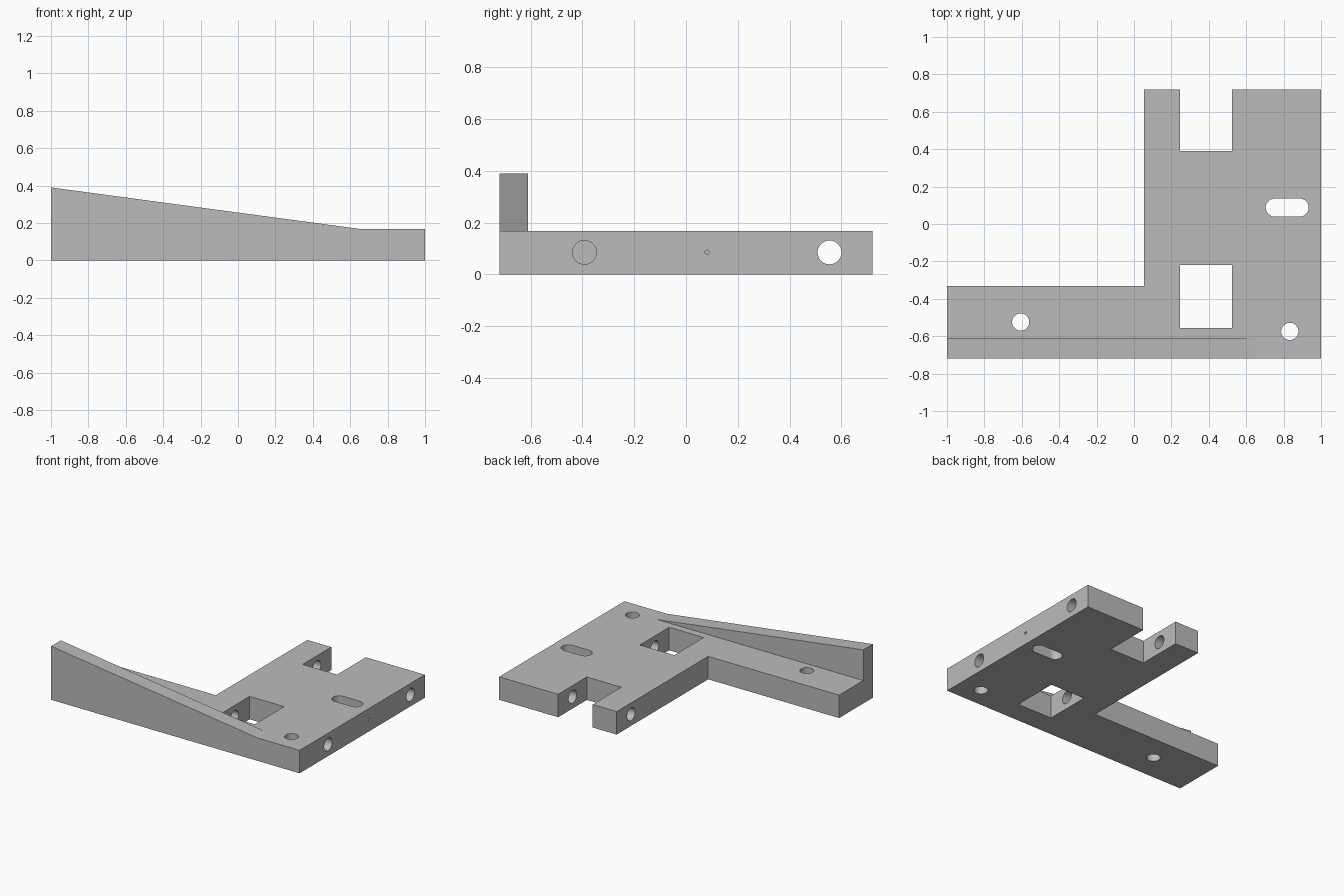
import bpy, bmesh
from math import radians
from mathutils import Matrix

if "Cube" in bpy.data.objects:
    bpy.data.objects.remove(bpy.data.objects["Cube"])

THICK = 0.167
MID = 0.085
HOLE = 0.046

grey = bpy.data.materials.new("plain grey")
grey.use_nodes = True
colour = (0.5, 0.5, 0.5, 1)
grey.diffuse_color = colour
grey.node_tree.nodes["Principled BSDF"].inputs["Base Color"].default_value = colour


def add_object(name, bm):
    bmesh.ops.recalc_face_normals(bm, faces=bm.faces)
    mesh = bpy.data.meshes.new(name)
    bm.to_mesh(mesh)
    bm.free()
    obj = bpy.data.objects.new(name, mesh)
    bpy.context.collection.objects.link(obj)
    mesh.materials.append(grey)
    return obj


def prism(name, points, depth):
    """Extrude a closed 3D outline along a depth vector."""
    bm = bmesh.new()
    face = bm.faces.new([bm.verts.new(p) for p in points])
    new = bmesh.ops.extrude_face_region(bm, geom=[face])["geom"]
    verts = [v for v in new if isinstance(v, bmesh.types.BMVert)]
    bmesh.ops.translate(bm, verts=verts, vec=depth)
    return add_object(name, bm)


def box(name, x0, x1, y0, y1):
    outline = [(x0, y0, -0.1), (x1, y0, -0.1), (x1, y1, -0.1), (x0, y1, -0.1)]
    return prism(name, outline, (0, 0, 0.7))


def drill(name, centre, radius, length, along_x=False):
    bm = bmesh.new()
    matrix = Matrix.Translation(centre)
    if along_x:
        matrix = matrix @ Matrix.Rotation(radians(90), 4, "Y")
    bmesh.ops.create_cone(bm, cap_ends=True, segments=40, radius1=radius,
                          radius2=radius, depth=length, matrix=matrix)
    return add_object(name, bm)


def side_drill(name, y, radius, x0, x1):
    return drill(name, ((x0 + x1) / 2, y, MID), radius, x1 - x0, True)


def combine(target, tool, operation):
    mod = target.modifiers.new(tool.name, "BOOLEAN")
    mod.operation = operation
    mod.solver = "EXACT"
    mod.object = tool
    bpy.ops.object.select_all(action="DESELECT")
    bpy.context.view_layer.objects.active = target
    target.select_set(True)
    bpy.ops.object.modifier_apply(modifier=mod.name)
    bpy.data.objects.remove(tool)


# L-shaped base plate with the rear notch in its outline
outline = [(-1, -0.72), (1, -0.72), (1, 0.72), (0.525, 0.72), (0.525, 0.39),
           (0.247, 0.39), (0.247, 0.72), (0.054, 0.72), (0.054, -0.332), (-1, -0.332)]
plate = prism("base_plate", [(x, y, 0) for x, y in outline], (0, 0, THICK))

# Sloping front wall
slope = [(-1, 0), (1, 0), (1, THICK), (0.66, THICK), (-1, 0.39)]
wall = prism("sloping_wall", [(x, -0.72, z) for x, z in slope], (0, 0.11, 0))
combine(plate, wall, "UNION")

# Square window, vertical holes, rounded slot and side holes
cutters = [
    box("window", 0.247, 0.525, -0.556, -0.219),
    drill("arm_hole", (-0.606, -0.524, 0.1), HOLE, 0.6),
    drill("corner_hole", (0.833, -0.574, 0.1), HOLE, 0.6),
    box("slot_middle", 0.752, 0.886, 0.04, 0.136),
    drill("slot_end_a", (0.752, 0.088, 0.1), 0.048, 0.6),
    drill("slot_end_b", (0.886, 0.088, 0.1), 0.048, 0.6),
    side_drill("rear_side_hole", 0.554, HOLE, -0.1, 1.1),
    side_drill("front_side_hole", -0.392, HOLE, 0.054, 1.1),
    side_drill("pin_hole", 0.082, 0.009, 0.9, 1.1),
]
for cutter in cutters:
    combine(plate, cutter, "DIFFERENCE")

bpy.ops.object.select_all(action="DESELECT")
plate.select_set(True)
bpy.context.view_layer.objects.active = plate
bpy.ops.object.shade_smooth_by_angle(angle=radians(30))
# Keep the shallow bend at the foot of the slope crisp
for poly in plate.data.polygons:
    if poly.area > 0.02:
        poly.use_smooth = False
